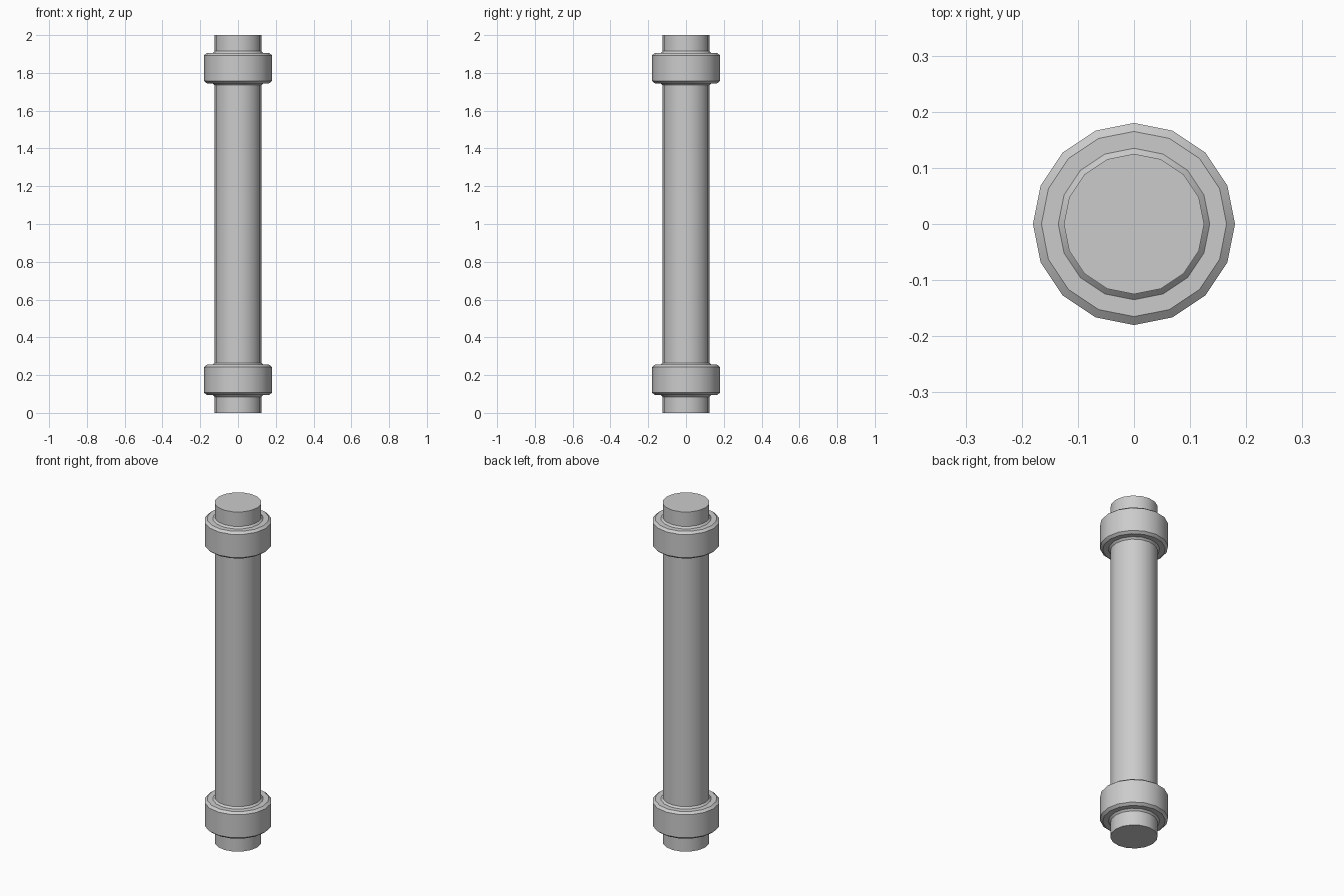
import bpy, bmesh, math

if "Cube" in bpy.data.objects:
    bpy.data.objects.remove(bpy.data.objects["Cube"])

SIDES = 16
HEIGHT = 2.0
R = 0.125

# Flange profile (radius, offset from flange centre)
flange = [(R, -0.09), (0.135, -0.08), (0.165, -0.08), (0.18, -0.068),
          (0.18, 0.068), (0.165, 0.08), (0.135, 0.08), (R, 0.09)]


def lathe(name, profile):
    """Spin a (radius, z) profile into a capped solid."""
    bm = bmesh.new()
    rings = []
    for r, z in profile:
        rings.append([bm.verts.new((r * math.cos(2 * math.pi * i / SIDES),
                                    r * math.sin(2 * math.pi * i / SIDES), z))
                      for i in range(SIDES)])
    for a, b in zip(rings, rings[1:]):
        for i in range(SIDES):
            j = (i + 1) % SIDES
            bm.faces.new((a[i], a[j], b[j], b[i]))
    bm.faces.new(rings[0][::-1])
    bm.faces.new(rings[-1])
    mesh = bpy.data.meshes.new(name)
    bm.to_mesh(mesh)
    bm.free()
    obj = bpy.data.objects.new(name, mesh)
    bpy.context.collection.objects.link(obj)
    bpy.context.view_layer.objects.active = obj
    obj.select_set(True)
    bpy.ops.object.shade_smooth_by_angle(angle=math.radians(30))
    return obj


# Straight pipe with a flange near each end
profile = [(R, 0)]
for centre in (0.175, HEIGHT - 0.175):
    profile += [(r, centre + dz) for r, dz in flange]
profile.append((R, HEIGHT))
lathe("flanged_pipe", profile)
